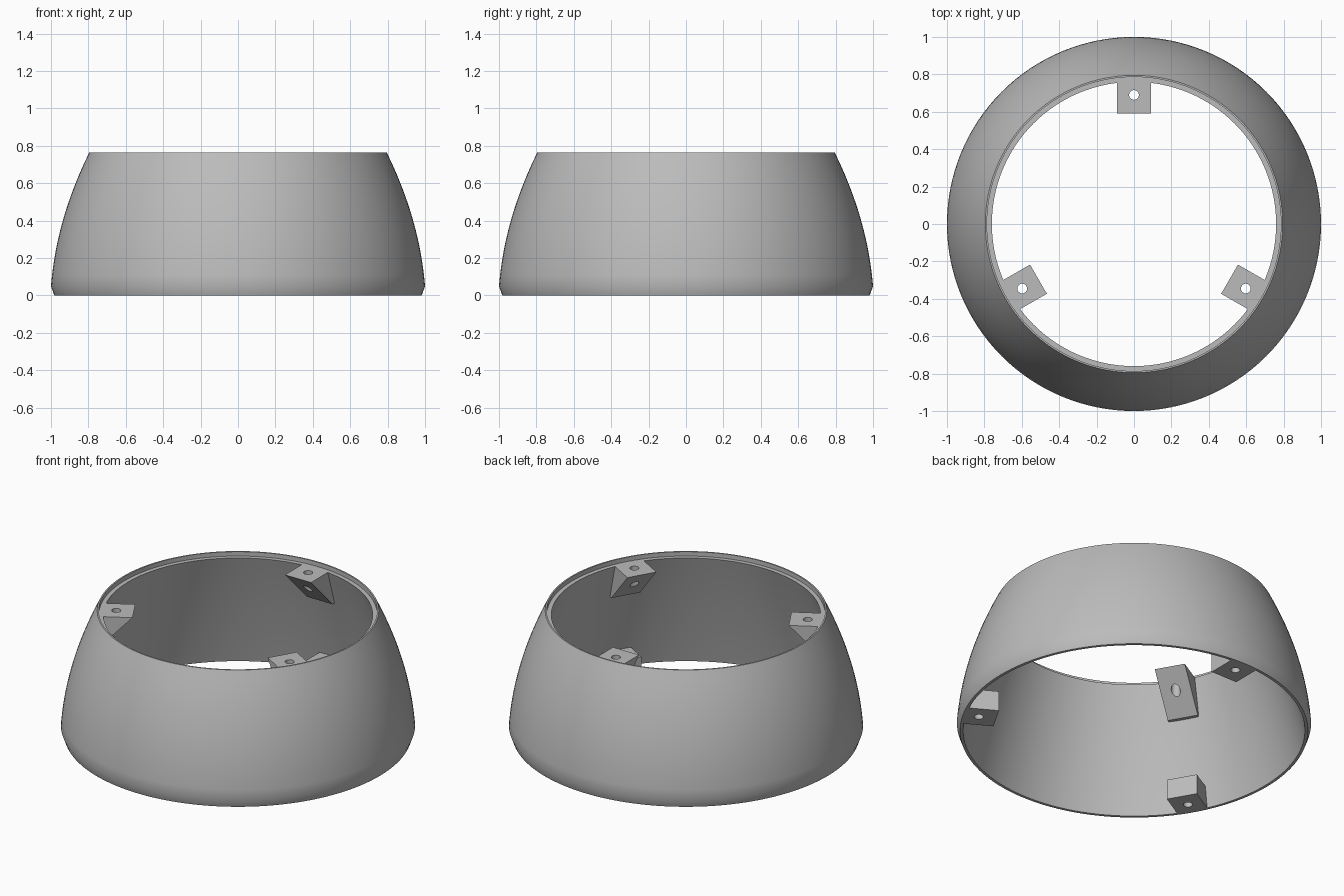
import bpy, bmesh, math
from mathutils import Matrix, Vector

old = bpy.data.objects.get("Cube")
if old:
    bpy.data.objects.remove(old, do_unlink=True)

grey = bpy.data.materials.new("plain_grey")
grey.use_nodes = True
COLOUR = (0.5, 0.5, 0.5, 1)
grey.diffuse_color = COLOUR
grey.node_tree.nodes["Principled BSDF"].inputs["Base Color"].default_value = COLOUR

SIDES = 128
TOP, LEDGE = 0.765, 0.738


def make_object(name, bm):
    bmesh.ops.recalc_face_normals(bm, faces=bm.faces)
    mesh = bpy.data.meshes.new(name)
    bm.to_mesh(mesh)
    bm.free()
    mesh.materials.append(grey)
    obj = bpy.data.objects.new(name, mesh)
    bpy.context.collection.objects.link(obj)
    return obj


def bow(a, b, bulge, steps=12):
    """Points from a to b in (radius, height), bowed outward."""
    pts = []
    for i in range(steps + 1):
        t = i / steps
        r = a[0] + (b[0] - a[0]) * t + 4 * bulge * t * (1 - t)
        pts.append((r, a[1] + (b[1] - a[1]) * t))
    return pts


def inner_radius(z):
    t = z / LEDGE
    return 0.965 + (0.76 - 0.965) * t + 4 * 0.008 * t * (1 - t)


# Tapered ring: closed wall section swept around z
section = [(0.982, 0)] + bow((1, 0.05), (0.795, TOP), 0.037)
section += [(0.786, TOP), (0.786, LEDGE)]
section += bow((0.76, LEDGE), (0.965, 0), 0.008)
bm = bmesh.new()
rings = []
for i in range(SIDES):
    a = math.tau * i / SIDES
    rings.append([bm.verts.new((r * math.cos(a), r * math.sin(a), z)) for r, z in section])
for i in range(SIDES):
    here, there = rings[i], rings[(i + 1) % SIDES]
    for j in range(len(section)):
        k = (j + 1) % len(section)
        bm.faces.new((here[j], there[j], there[k], here[k]))
ring = make_object("tapered_ring", bm)


# Mounting tabs: a side profile stretched to width, drilled with a vertical hole
def tab(name, profile, hole_radius_pos, angle):
    half = 0.09
    bm = bmesh.new()
    side = bm.faces.new([bm.verts.new((r, -half, z)) for r, z in profile])
    out = bmesh.ops.extrude_face_region(bm, geom=[side])
    moved = [v for v in out["geom"] if isinstance(v, bmesh.types.BMVert)]
    bmesh.ops.translate(bm, verts=moved, vec=Vector((0, 2 * half, 0)))
    obj = make_object(name, bm)

    bm = bmesh.new()
    bmesh.ops.create_cone(bm, cap_ends=True, segments=32, radius1=0.026, radius2=0.026,
                          depth=3, matrix=Matrix.Translation((hole_radius_pos, 0, 0)))
    drill = make_object(name + "_drill", bm)
    drill.hide_render = True
    cut = obj.modifiers.new("hole", 'BOOLEAN')
    cut.operation = 'DIFFERENCE'
    cut.solver = 'EXACT'
    cut.object = drill
    bpy.context.view_layer.update()
    cut_mesh = bpy.data.meshes.new_from_object(
        obj.evaluated_get(bpy.context.evaluated_depsgraph_get()))
    obj.modifiers.clear()
    obj.data = cut_mesh
    bpy.data.objects.remove(drill, do_unlink=True)
    obj.rotation_euler.z = angle
    return obj


# Wedge under the ledge, and a block standing on the base
wedge = [(0.59, LEDGE), (0.775, LEDGE), (inner_radius(0.52) + 0.01, 0.52), (0.805, 0.52)]
block = [(0.79, 0), (0.97, 0), (inner_radius(0.125) + 0.01, 0.125), (0.79, 0.125)]
parts = [ring]
for n, degrees in enumerate((90, 210, 330), 1):
    angle = math.radians(degrees)
    parts.append(tab(f"upper_tab_{n}", wedge, 0.69, angle))
    parts.append(tab(f"lower_tab_{n}", block, 0.89, angle))

for obj in bpy.context.selected_objects:
    obj.select_set(False)
for obj in parts:
    obj.select_set(True)
bpy.context.view_layer.objects.active = ring
bpy.ops.object.shade_smooth_by_angle(angle=math.radians(30))
